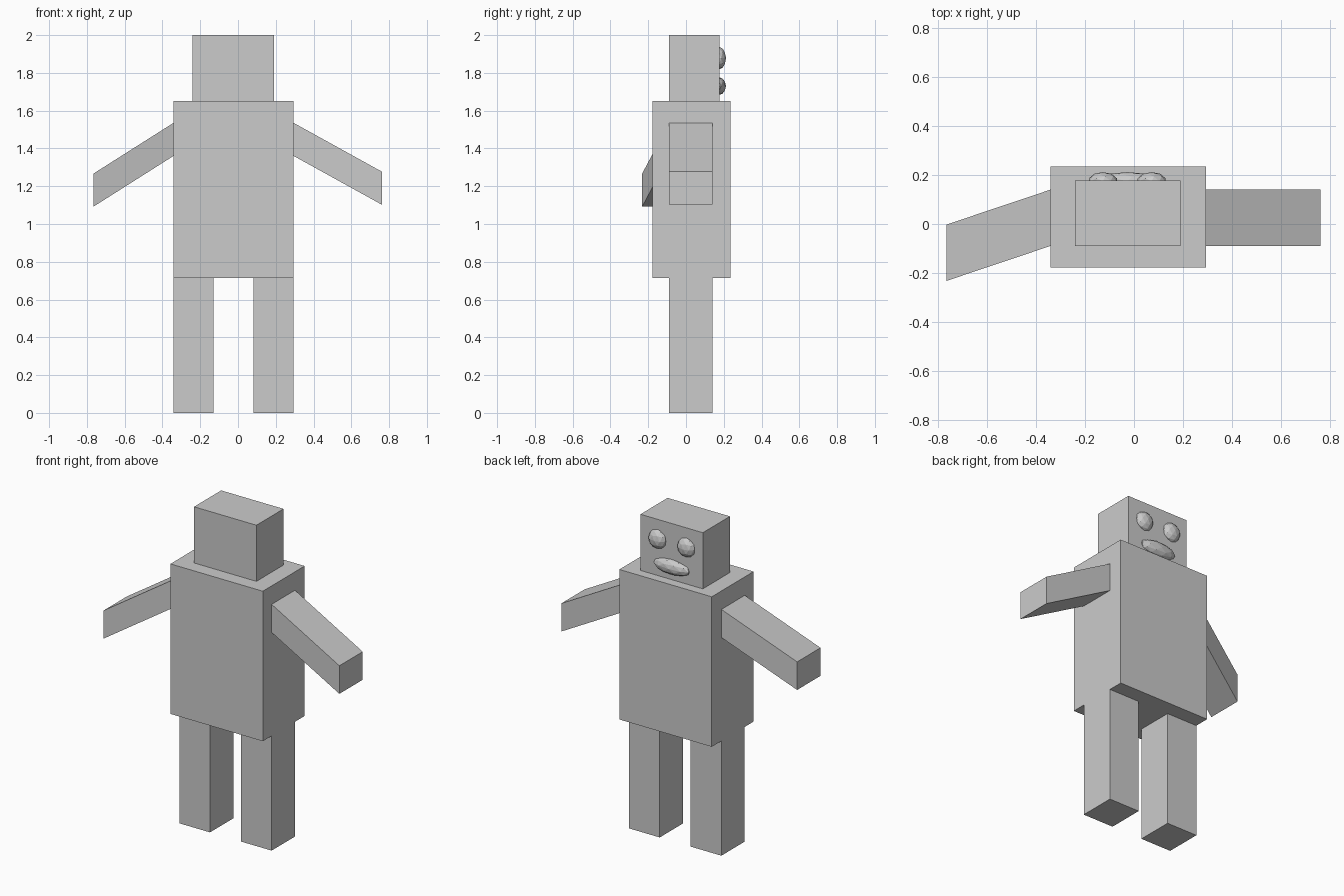
import bpy, bmesh
from mathutils import Matrix, Vector

if "Cube" in bpy.data.objects:
    bpy.data.objects.remove(bpy.data.objects["Cube"])


def finish(name, bm):
    bmesh.ops.recalc_face_normals(bm, faces=bm.faces)
    me = bpy.data.meshes.new(name)
    bm.to_mesh(me)
    bm.free()
    ob = bpy.data.objects.new(name, me)
    bpy.context.collection.objects.link(ob)
    return ob


def box(name, xs, ys, zs):
    lo, hi = Vector((xs[0], ys[0], zs[0])), Vector((xs[1], ys[1], zs[1]))
    bm = bmesh.new()
    bmesh.ops.create_cube(bm, size=1, matrix=Matrix.LocRotScale((lo + hi) / 2, None, hi - lo))
    return finish(name, bm)


def arm(name, root_x, sweep):
    # Rectangle on the torso side, extruded outwards along a slanted sweep
    bm = bmesh.new()
    corners = [(-0.09, 1.36), (0.14, 1.36), (0.14, 1.535), (-0.09, 1.535)]
    base = bm.faces.new([bm.verts.new((root_x, y, z)) for y, z in corners])
    ext = bmesh.ops.extrude_face_region(bm, geom=[base], use_keep_orig=True)
    tip = [v for v in ext["geom"] if isinstance(v, bmesh.types.BMVert)]
    bmesh.ops.translate(bm, verts=tip, vec=sweep)
    return finish(name, bm)


def face_bump(name, centre, size):
    # Flattened faceted ball, half sunk into the face
    bm = bmesh.new()
    bmesh.ops.create_icosphere(bm, subdivisions=2, radius=1,
                               matrix=Matrix.LocRotScale(Vector(centre), None, Vector(size)))
    return finish(name, bm)


# Body blocks
box("head", (-0.24, 0.19), (-0.09, 0.177), (1.65, 2.0))
box("torso", (-0.342, 0.295), (-0.177, 0.235), (0.715, 1.65))

# Legs
for side, xs in (("left", (-0.342, -0.13)), ("right", (0.083, 0.295))):
    box(side + "_leg", xs, (-0.09, 0.14), (0, 0.715))

# Arms: the left one also swings towards -y
arm("left_arm", -0.342, (-0.423, -0.142, -0.268))
arm("right_arm", 0.295, (0.467, 0, -0.258))

# Eyes and mouth on the +y side of the head
for side, x in (("left", -0.127), ("right", 0.072)):
    face_bump(side + "_eye", (x, 0.175, 1.878), (0.06, 0.037, 0.06))
face_bump("mouth", (-0.027, 0.175, 1.73), (0.127, 0.037, 0.047))
